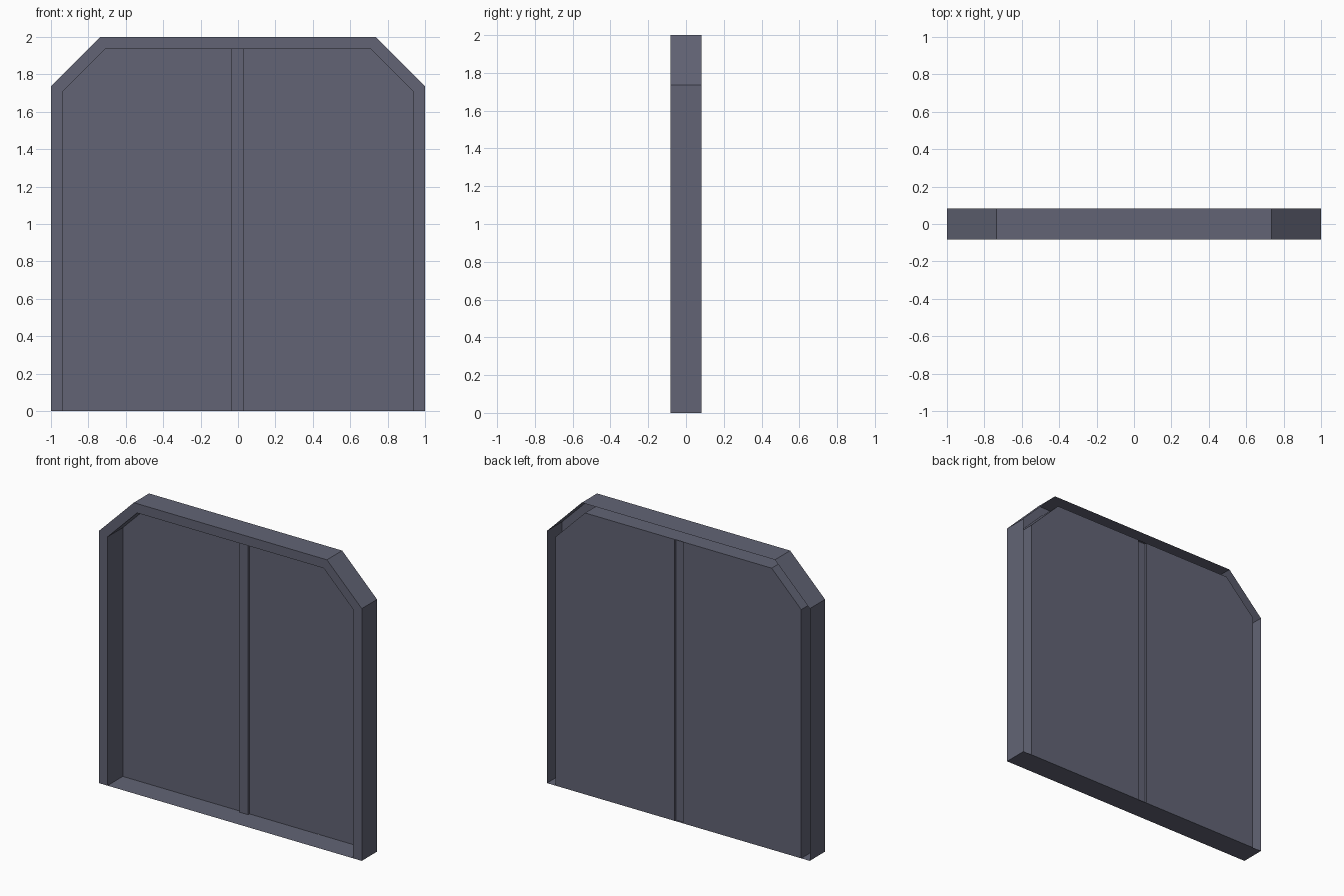
import bpy

cube = bpy.data.objects.get("Cube")
if cube:
    bpy.data.objects.remove(cube, do_unlink=True)

metal = bpy.data.materials.new("blue_grey_metal")
colour = (0.122, 0.127, 0.178, 1)
metal.use_nodes = True
metal.diffuse_color = colour
metal.node_tree.nodes["Principled BSDF"].inputs["Base Color"].default_value = colour

FRONT, BACK = -0.083, 0.083
SEAM_Y = BACK - 0.015
SEAM_L, SEAM_R = -0.035, 0.03
INNER_X, INNER_TOP, INNER_CUT = 0.935, 1.936, 0.225


def build(name, verts, faces):
    mesh = bpy.data.meshes.new(name)
    mesh.from_pydata(verts, [], faces)
    mesh.materials.append(metal)
    mesh.update()
    obj = bpy.data.objects.new(name, mesh)
    bpy.context.collection.objects.link(obj)
    return obj


def arch(half, top, cut):
    """Chamfered arch outline, from the -x foot over to the +x foot."""
    side = [(half, 0), (half, top - cut), (half - cut, top)]
    return [(-x, z) for x, z in side] + side[::-1]


def bridge(name, rails):
    """Quads between neighbouring rails of equal length."""
    n = len(rails[0])
    verts = [v for rail in rails for v in rail]
    faces = [(r * n + i, (r + 1) * n + i, (r + 1) * n + i + 1, r * n + i + 1)
             for r in range(len(rails) - 1) for i in range(n - 1)]
    return build(name, verts, faces)


def at(outline, y):
    return [(x, y, z) for x, z in outline]


# Frame: outer wall, front rim and inner wall, open at the back
outer = arch(1, 2, 0.265)
inner = arch(INNER_X, INNER_TOP, INNER_CUT)
bridge("door_frame", [at(outer, BACK), at(outer, FRONT),
                      at(inner, FRONT), at(inner, BACK)])

# Sill across the bottom
build("floor_sill",
      [(-1, FRONT, 0), (-1, BACK, 0), (1, BACK, 0), (1, FRONT, 0)],
      [(0, 1, 2, 3)])

# Two door leaves set at the back of the frame
for name, half, seam in (("right_door_panel", inner[:3], SEAM_L),
                         ("left_door_panel", inner[:2:-1], SEAM_R)):
    leaf = half + [(seam, INNER_TOP), (seam, 0)]
    order = range(len(leaf)) if seam > 0 else reversed(range(len(leaf)))
    build(name, at(leaf, BACK), [tuple(order)])

# Centre strip standing slightly forward between the leaves
profile = [(SEAM_L, BACK), (SEAM_L, SEAM_Y), (SEAM_R, SEAM_Y), (SEAM_R, BACK)]
bridge("centre_strip", [[(x, y, z) for x, y in profile] for z in (INNER_TOP, 0)])
